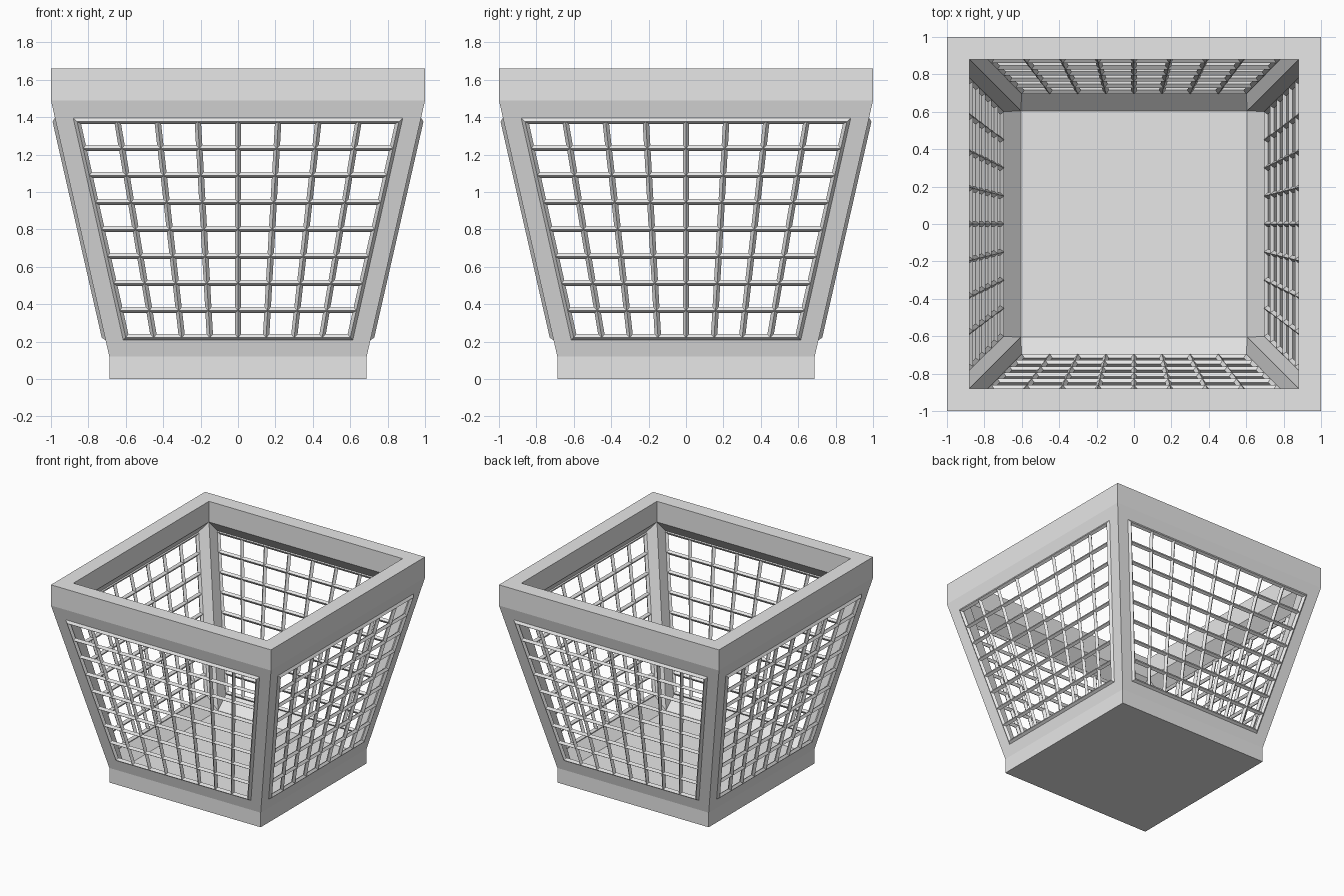
import bpy, bmesh
from math import pi
from mathutils import Matrix, Vector

if "Cube" in bpy.data.objects:
    bpy.data.objects.remove(bpy.data.objects["Cube"])

grey = bpy.data.materials.new("plain_grey")
grey.use_nodes = True
grey.diffuse_color = (0.8, 0.8, 0.8, 1)
grey.node_tree.nodes["Principled BSDF"].inputs["Base Color"].default_value = (0.8, 0.8, 0.8, 1)

# Heights and half widths
BASE_Z, SILL_Z, LINTEL_Z, RIM_Z, TOP_Z = 0.12, 0.225, 1.38, 1.49, 1.66
BASE_R, RIM_R, FLOOR_R, MOUTH_R = 0.688, 1.0, 0.605, 0.88
SILL_W, LINTEL_W, CELLS = 0.6, 0.86, 8


def wall_depth(z):
    return BASE_R + (RIM_R - BASE_R) * (z - BASE_Z) / (RIM_Z - BASE_Z)


def trapezoid(w0, d0, z0, w1, d1, z1):
    return [Vector(p) for p in ((-w0, -d0, z0), (w0, -d0, z0), (w1, -d1, z1), (-w1, -d1, z1))]


def finish(name, bm):
    mesh = bpy.data.meshes.new(name)
    bm.to_mesh(mesh)
    bm.free()
    mesh.materials.append(grey)
    obj = bpy.data.objects.new(name, mesh)
    bpy.context.collection.objects.link(obj)
    return obj


def band(r0, z0, r1, z1):
    return trapezoid(r0, r0, z0, r1, r1, z1)


opening = trapezoid(SILL_W, wall_depth(SILL_Z), SILL_Z, LINTEL_W, wall_depth(LINTEL_Z), LINTEL_Z)
outer = band(BASE_R, BASE_Z, RIM_R, RIM_Z)
inner = band(FLOOR_R, BASE_Z, MOUTH_R, RIM_Z)

# One side of the frame: plinth, rim and a window surround splayed inside
side = [band(BASE_R, 0, BASE_R, BASE_Z), band(RIM_R, RIM_Z, RIM_R, TOP_Z),
        band(RIM_R, TOP_Z, MOUTH_R, TOP_Z), band(MOUTH_R, TOP_Z, MOUTH_R, RIM_Z)]
for i in range(4):
    j = (i + 1) % 4
    side.append([outer[i], outer[j], opening[j], opening[i]])
    side.append([inner[j], inner[i], opening[i], opening[j]])

bm = bmesh.new()
for k in range(4):
    turn = Matrix.Rotation(k * pi / 2, 3, "Z")
    for quad in side:
        bm.faces.new([bm.verts.new(turn @ p) for p in quad])
# Floor and underside
for r, z in ((FLOOR_R, BASE_Z), (BASE_R, 0)):
    bm.faces.new([bm.verts.new((x * r, y * r, z)) for x, y in ((-1, -1), (1, -1), (1, 1), (-1, 1))])
bmesh.ops.remove_doubles(bm, verts=bm.verts, dist=0.0005)
bmesh.ops.recalc_face_normals(bm, faces=bm.faces)
finish("basket_frame", bm)

# Lattice in each opening
for k, name in enumerate(("front", "left", "back", "right")):
    bm = bmesh.new()
    rows = []
    for j in range(CELLS + 1):
        a = opening[0].lerp(opening[3], j / CELLS)
        b = opening[1].lerp(opening[2], j / CELLS)
        rows.append([bm.verts.new(a.lerp(b, i / CELLS)) for i in range(CELLS + 1)])
    for low, high in zip(rows, rows[1:]):
        for i in range(CELLS):
            bm.faces.new((low[i], low[i + 1], high[i + 1], high[i]))
    bm.transform(Matrix.Rotation(k * pi / 2, 4, "Z"))
    lattice = finish(name + "_lattice", bm)
    wire = lattice.modifiers.new("bars", "WIREFRAME")
    wire.thickness = 0.034
    wire.offset = 0
    wire.use_even_offset = True
    wire.use_boundary = True
